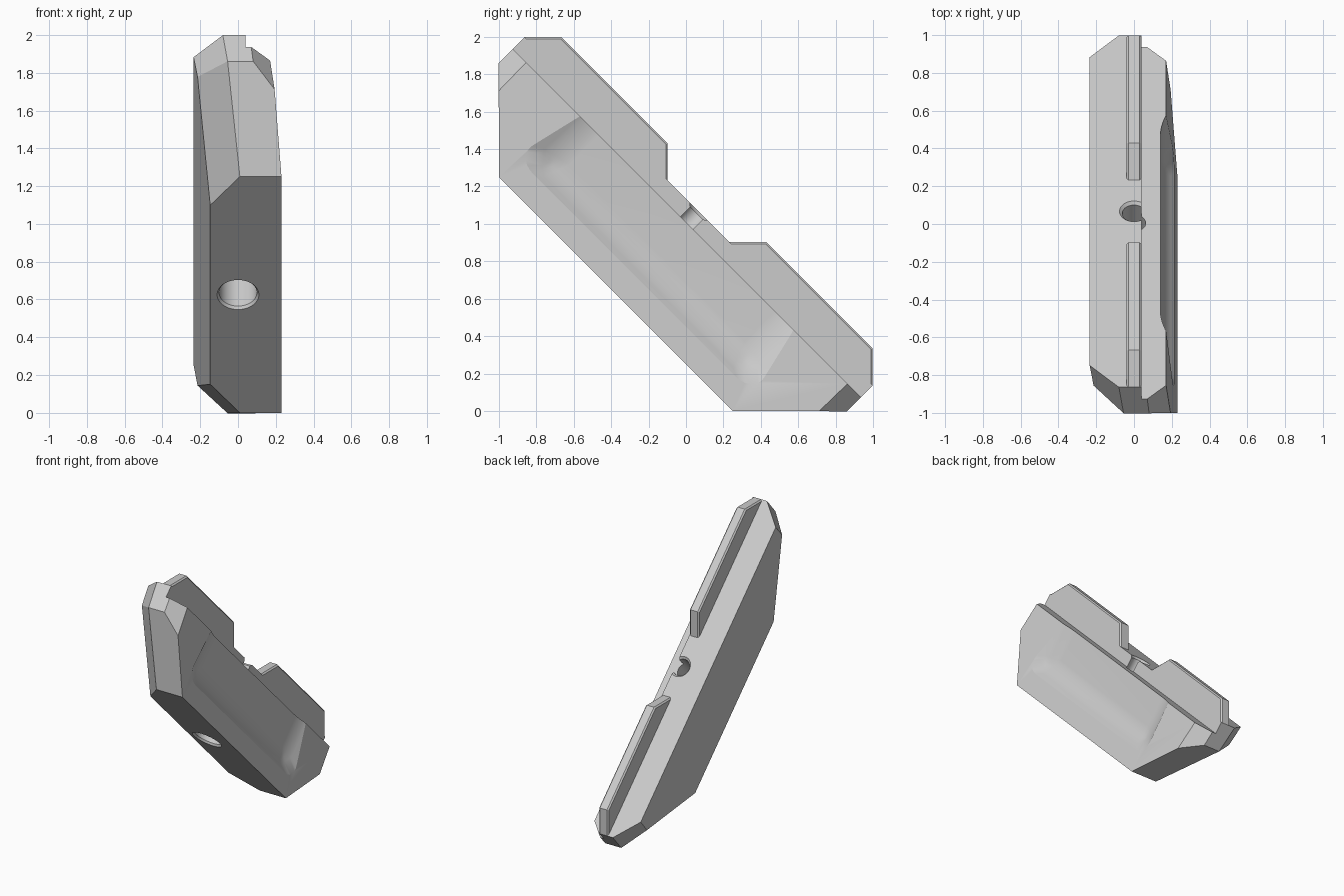
import bpy, bmesh
from math import radians
from mathutils import Matrix, Vector

cube = bpy.data.objects.get("Cube")
if cube:
    bpy.data.objects.remove(cube, do_unlink=True)

# Parts are built lying flat as (x, along, up), then tipped 45 degrees
TILT = Matrix.Translation((0, 0, 1)) @ Matrix.Rotation(radians(-45), 4, 'X')

grey = bpy.data.materials.new("plain_grey")
grey.use_nodes = True
grey.diffuse_color = (0.6, 0.6, 0.6, 1)
grey.node_tree.nodes["Principled BSDF"].inputs["Base Color"].default_value = (0.6, 0.6, 0.6, 1)


def finish(name, bm):
    bmesh.ops.recalc_face_normals(bm, faces=bm.faces)
    bm.transform(TILT)
    mesh = bpy.data.meshes.new(name)
    bm.to_mesh(mesh)
    bm.free()
    mesh.materials.append(grey)
    obj = bpy.data.objects.new(name, mesh)
    bpy.context.collection.objects.link(obj)
    return obj


def loft(ring_a, ring_b):
    bm = bmesh.new()
    a = [bm.verts.new(p) for p in ring_a]
    b = [bm.verts.new(p) for p in ring_b]
    bm.faces.new(a)
    bm.faces.new(b)
    for i in range(len(a)):
        j = (i + 1) % len(a)
        bm.faces.new((a[i], a[j], b[j], b[i]))
    bmesh.ops.recalc_face_normals(bm, faces=bm.faces)
    return bm


def prism(profile, x0, x1):
    return loft([(x0, u, v) for u, v in profile], [(x1, u, v) for u, v in profile])


def slice_off(bm, a, b, c):
    a, b, c = Vector(a), Vector(b), Vector(c)
    normal = (b - a).cross(c - a).normalized()
    if normal.dot(a - Vector((0, 0, -0.2))) < 0:
        normal = -normal
    bmesh.ops.bisect_plane(bm, geom=bm.verts[:] + bm.edges[:] + bm.faces[:],
                           plane_co=a, plane_no=normal, clear_outer=True)
    rim = [e for e in bm.edges if e.is_boundary]
    bmesh.ops.holes_fill(bm, edges=rim, sides=0)


def subtract(target, cutter):
    cutter.hide_render = True
    mod = target.modifiers.new("cut", 'BOOLEAN')
    mod.operation = 'DIFFERENCE'
    mod.solver = 'EXACT'
    mod.object = cutter
    bpy.context.view_layer.objects.active = target
    bpy.ops.object.modifier_apply(modifier=mod.name)
    bpy.data.objects.remove(cutter, do_unlink=True)


def bore(name, rings):
    # Round cutter from (radius, height) rings
    bm = bmesh.new()
    for (r0, h0), (r1, h1) in zip(rings, rings[1:]):
        bmesh.ops.create_cone(bm, cap_ends=False, segments=48, radius1=r0, radius2=r1,
                              depth=h1 - h0,
                              matrix=Matrix.Translation((0, 0, (h0 + h1) / 2)))
    bmesh.ops.remove_doubles(bm, verts=bm.verts, dist=0.0001)
    bmesh.ops.holes_fill(bm, edges=[e for e in bm.edges if e.is_boundary], sides=0)
    return finish(name, bm)


# Main block: side outline, tapered cheeks, chamfered ends
TOP, LOW, END = 0.095, -0.53, 1.317
outline = [(-END, TOP), (-END, -0.1), (-0.884, LOW), (0.884, LOW), (END, -0.1), (END, TOP)]
bm = prism(outline, -0.4, 0.4)
slice_off(bm, (-0.235, 0, TOP), (-0.235, 1, TOP), (-0.147, 0, LOW))
slice_off(bm, (0.17, 0, 0.007), (0.17, 1, 0.007), (0.23, 0, LOW))
for s in (-1, 1):
    slice_off(bm, (-0.08, s * END, TOP), (-0.055, s * END, -0.1), (-0.235, s * 1.153, TOP))
    slice_off(bm, (-0.055, s * END, -0.1), (0.01, s * 0.884, LOW), (-0.147, s * 0.67, LOW))
    slice_off(bm, (0.07, s * END, 0.007), (0.08, s * END, -0.1), (0.17, s * 1.215, 0.007))
body = finish("main_block", bm)

# Lowered ledge along the left half
ledge = [(-2, 0.007), (2, 0.007), (2, 0.5), (-2, 0.5)]
subtract(body, finish("ledge_cutter", prism(ledge, 0.04, 0.5)))

# Drafted scoop with rounded floor edges, open at the ledge
def scoop_ring(x, half, low):
    return [(x, -half, 0.3), (x, -half, low), (x, half, low), (x, half, 0.3)]

bm = loft(scoop_ring(0.14, 0.745, -0.30), scoop_ring(0.26, 0.997, -0.444))
soft = [e for e in bm.edges
        if any(v.co.z < 0 for v in e.verts)
        and any(v.co.x < 0.2 for v in e.verts)]
bmesh.ops.bevel(bm, geom=soft, offset=0.08, segments=7, profile=0.5, affect='EDGES')
subtract(body, finish("scoop_cutter", bm))

# Screw hole: wide bore from below, narrow bore through the top
subtract(body, bore("wide_bore", [(0.125, -0.55), (0.1, -0.515), (0.1, -0.15)]))
subtract(body, bore("narrow_bore", [(0.062, -0.2), (0.062, 0.08), (0.082, 0.1), (0.082, 0.2)]))

# Two chamfered rails on the top ridge
for s, name in ((-1, "upper_rail"), (1, "lower_rail")):
    shape = [(s * END, TOP), (s * 1.177, 0.235), (s * 0.373, 0.235), (s * 0.233, TOP)]
    bm = prism(shape, -0.04, 0.04)
    rim = [e for e in bm.edges
           if abs(e.verts[0].co.x - e.verts[1].co.x) < 0.001
           and max(v.co.z for v in e.verts) > 0.2]
    bmesh.ops.bevel(bm, geom=rim, offset=0.01, segments=1, affect='EDGES')
    finish(name, bm)

# Smooth only the rounded scoop and bores
bpy.ops.object.select_all(action='DESELECT')
body.select_set(True)
bpy.context.view_layer.objects.active = body
bpy.ops.object.shade_smooth_by_angle(angle=radians(20))
